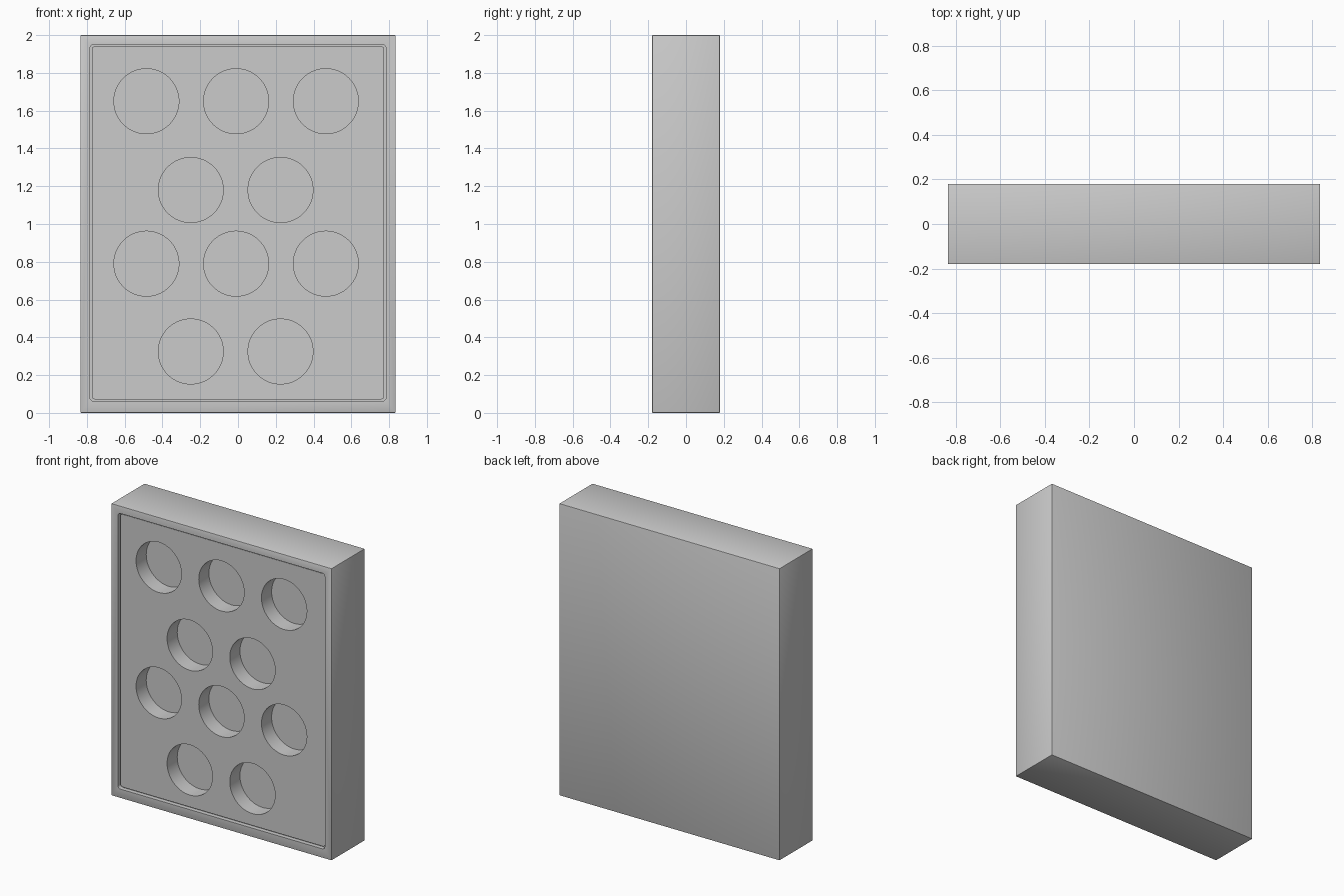
import bpy, bmesh, math
from mathutils import Matrix

if "Cube" in bpy.data.objects:
    bpy.data.objects.remove(bpy.data.objects["Cube"])

FRONT, BACK = -0.18, 0.18
RECESS = 0.015      # panel set back behind the frame
HOLE_DEPTH = 0.11


def make(name, bm):
    bmesh.ops.recalc_face_normals(bm, faces=bm.faces)
    me = bpy.data.meshes.new(name)
    bm.to_mesh(me)
    bm.free()
    ob = bpy.data.objects.new(name, me)
    bpy.context.collection.objects.link(ob)
    return ob


def rounded_rect(x, z0, z1, r, n=5):
    pts = []
    corners = ((x - r, z1 - r), (-x + r, z1 - r), (-x + r, z0 + r), (x - r, z0 + r))
    for i, (cx, cz) in enumerate(corners):
        for k in range(n + 1):
            a = math.radians(90 * (i + k / n))
            pts.append((cx + r * math.cos(a), cz + r * math.sin(a)))
    return pts


def skin(bm, loops, closed=False):
    """Bridge loops of equal length; cap the ends or close into a ring."""
    rings = [[bm.verts.new((x, y, z)) for x, z in pts] for pts, y in loops]
    pairs = list(zip(rings, rings[1:]))
    if closed:
        pairs.append((rings[-1], rings[0]))
    for a, b in pairs:
        for i in range(len(a)):
            j = (i + 1) % len(a)
            bm.faces.new((a[i], a[j], b[j], b[i]))
    if not closed:
        bm.faces.new(rings[0])
        bm.faces.new(rings[-1])


def cut(target, cutter):
    cutter.hide_render = True
    mod = target.modifiers.new("cut", 'BOOLEAN')
    mod.operation = 'DIFFERENCE'
    mod.solver = 'EXACT'
    mod.object = cutter
    bpy.context.view_layer.objects.active = target
    bpy.ops.object.modifier_apply(modifier=mod.name)
    bpy.data.objects.remove(cutter, do_unlink=True)


# Solid box body with finely softened edges
bm = bmesh.new()
bmesh.ops.create_cube(bm, size=1, matrix=Matrix.Translation((0, 0, 1.0))
                      @ Matrix.Diagonal((1.67, BACK - FRONT, 2.0, 1)))
bmesh.ops.bevel(bm, geom=bm.edges[:], offset=0.005, segments=2, profile=0.5, affect='EDGES')
body = make("box_body", bm)

# Recess that leaves the raised frame
outer = rounded_rect(0.784, 0.062, 1.95, 0.02)
inner = rounded_rect(0.774, 0.072, 1.94, 0.015)
bm = bmesh.new()
skin(bm, [(outer, FRONT - 0.1), (outer, FRONT + RECESS)])
cut(body, make("recess_cutter", bm))

# Narrow groove around the panel
bm = bmesh.new()
y0, y1 = FRONT - 0.05, FRONT + RECESS + 0.015
skin(bm, [(outer, y0), (outer, y1), (inner, y1), (inner, y0)], closed=True)
cut(body, make("groove_cutter", bm))

# Round pockets in alternating rows of three and two
rows = [(1.65, (-0.485, -0.01, 0.465)), (1.18, (-0.25, 0.225)),
        (0.79, (-0.485, -0.01, 0.465)), (0.325, (-0.25, 0.225))]
bm = bmesh.new()
bottom = FRONT + RECESS + HOLE_DEPTH
top = FRONT - 0.1
for z, xs in rows:
    for x in xs:
        bmesh.ops.create_cone(bm, cap_ends=True, segments=64, radius1=0.172, radius2=0.172,
                              depth=bottom - top,
                              matrix=Matrix.Translation((x, (top + bottom) / 2, z))
                              @ Matrix.Rotation(math.pi / 2, 4, 'X'))
cut(body, make("pocket_cutter", bm))

# Smooth the round walls, keep the edges crisp
bpy.ops.object.select_all(action='DESELECT')
body.select_set(True)
bpy.context.view_layer.objects.active = body
bpy.ops.object.shade_smooth_by_angle(angle=math.radians(30))
